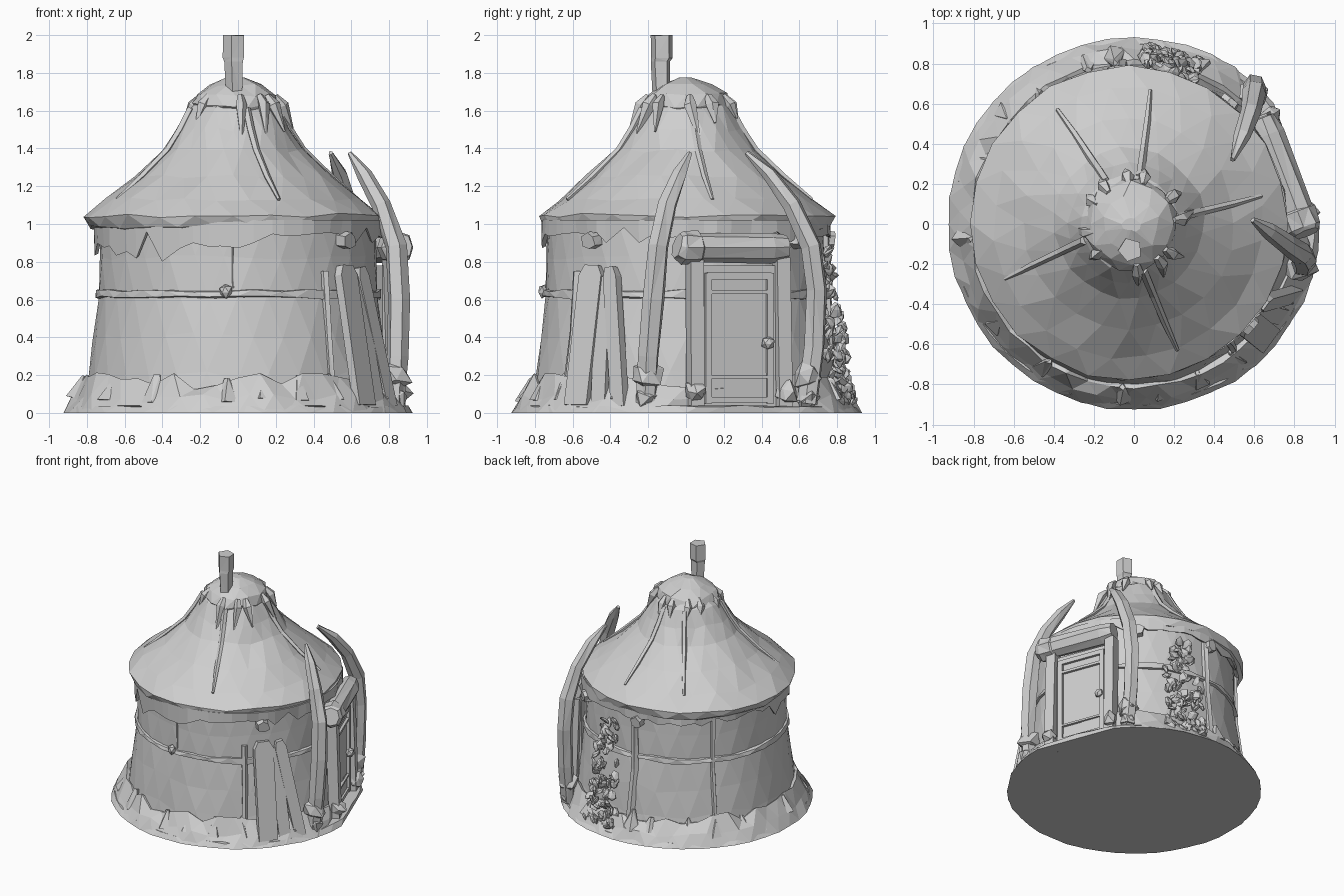
import bpy, bmesh, random
from math import sin, cos, radians, pi
from mathutils import Vector, Matrix

random.seed(4)
cube = bpy.data.objects.get("Cube")
if cube:
    bpy.data.objects.remove(cube)

mat = bpy.data.materials.new("pale grey")
mat.use_nodes = True
GREY = (0.62, 0.62, 0.62, 1)
mat.diffuse_color = GREY
mat.node_tree.nodes["Principled BSDF"].inputs["Base Color"].default_value = GREY

OUT = Vector((0.935, 0.355, 0)).normalized()   # way the door faces
SIDE = Vector((-OUT.y, OUT.x, 0))              # along the door wall
UP = Vector((0, 0, 1))


def jit(a):
    return random.uniform(-a, a)


def pol(deg, r, z):
    return Vector((r * cos(radians(deg)), r * sin(radians(deg)), z))


def at_door(s, z, d):
    return OUT * d + SIDE * s + UP * z


def wall_r(z):
    return max(0.737, 0.82 - 0.13 * z)


def finish(name, bm):
    bmesh.ops.recalc_face_normals(bm, faces=bm.faces)
    mesh = bpy.data.meshes.new(name)
    bm.to_mesh(mesh)
    bm.free()
    mesh.materials.append(mat)
    ob = bpy.data.objects.new(name, mesh)
    bpy.context.scene.collection.objects.link(ob)


def skin(name, rings, cap=True, tri=True):
    """Bridge closed rings of points in order."""
    bm = bmesh.new()
    rows = [[bm.verts.new(p) for p in ring] for ring in rings]
    n = len(rows[0])
    for a, b in zip(rows, rows[1:]):
        for i in range(n):
            j = (i + 1) % n
            bm.faces.new((a[i], a[j], b[j], b[i]))
    if cap:
        bm.faces.new(rows[0])
        bm.faces.new(rows[-1])
    if tri:
        bmesh.ops.triangulate(bm, faces=[f for f in bm.faces if len(f.verts) == 4])
    finish(name, bm)


def lathe(name, profile, n, rough=0.0, limit=9, centre=(0, 0), cap=True):
    """Spin (radius, height, height jitter), flattened at the door."""
    rings = []
    for k, (r, z, dz) in enumerate(profile):
        ring = []
        for i in range(n):
            p = pol((i + 0.5 * (k % 2)) * 360 / n, r + jit(rough), z + jit(dz))
            p += Vector((*centre, 0))
            p -= OUT * max(0, p.dot(OUT) - limit)
            ring.append(p)
        rings.append(ring)
    skin(name, rings, cap)


def tube(name, pts, radii, sides=6, rough=0.0):
    pts = [Vector(p) for p in pts]
    rings = []
    for i, p in enumerate(pts):
        d = (pts[min(i + 1, len(pts) - 1)] - pts[max(i - 1, 0)]).normalized()
        u = d.cross(OUT if abs(d.dot(OUT)) < 0.9 else UP).normalized()
        v = d.cross(u)
        rings.append([p + (u * cos(t) + v * sin(t)) * (radii[i] + jit(rough))
                      for t in (2 * pi * k / sides for k in range(sides))])
    skin(name, rings)


def board(name, p, q, width, thick, out, top=1.0):
    """Plank from p to q with a tapering far end."""
    p, q = Vector(p), Vector(q)
    d = (q - p).normalized()
    s = d.cross(out).normalized()
    o = s.cross(d)
    rings = []
    for t, w in ((0, 1), (0.93, 1), (1, top)):
        c = p.lerp(q, t)
        a, b = s * width * w / 2, o * thick / 2
        rings.append([c + a + b, c - a + b, c - a - b, c + a - b])
    skin(name, rings, tri=False)


def rock(name, p, size, stretch=(1, 1, 1)):
    bm = bmesh.new()
    bmesh.ops.create_icosphere(bm, subdivisions=1, radius=size)
    turn = Matrix.Rotation(jit(3), 3, 'Z') @ Matrix.Rotation(jit(1), 3, 'X')
    for v in bm.verts:
        v.co = turn @ Vector(a * b for a, b in zip(v.co, stretch)) * (1 + jit(0.25)) + Vector(p)
    finish(name, bm)


# Earth base, skirt with a ragged upper edge, and the felt wall
lathe("earth_base", [(0.928, 0, 0), (0.90, 0.035, 0.006)], 44, 0.006, 0.865)
lathe("earth_skirt", [(0.925, 0, 0), (0.875, 0.08, 0.02), (0.815, 0.17, 0.05), (0.74, 0.14, 0)],
      44, 0.01, 0.785)
lathe("wall", [(0.82, 0.02, 0), (0.795, 0.2, 0.03), (0.77, 0.4, 0.03), (0.74, 0.62, 0.02),
               (0.735, 0.82, 0.02), (0.73, 1.03, 0)], 30, 0.004, 0.755)

# Roof with a lumpy hem, ridged by folds
ROOF = [(0.72, 0.965), (0.765, 0.985), (0.785, 1.045), (0.675, 1.13), (0.525, 1.25), (0.375, 1.39),
        (0.30, 1.5), (0.24, 1.61), (0.17, 1.67)]
lathe("roof", [(r, z, 0.012) for r, z in ROOF], 24, 0.01, centre=(-0.025, 0.005))
for deg in (8, 77, 118, 200, 287):
    path = [pol(deg + k, r, z) - Vector((0.025, 0, 0)) for k, (r, z) in enumerate(ROOF[7:2:-1])]
    tube("roof_fold", path, [0.022, 0.022, 0.02, 0.018, 0.01], 5)

# Ragged cloth edge under the eave, longer at the front left
bm = bmesh.new()
STEPS = 56
rows = []
for i in range(STEPS):
    deg = i * 360 / STEPS + jit(2)
    drop = 0.19 if 175 < deg < 275 else 0.09
    low = 1.0 - drop * (random.uniform(0.5, 1.15) if i % 2 else random.uniform(0.2, 0.8))
    rows.append([bm.verts.new(pol(deg, r, z)) for r, z in
                 ((0.765, 1.02), (0.76 + jit(0.012), low), (0.742, low + 0.01), (0.735, 1.02))])
for a, b in zip(rows, rows[1:] + rows[:1]):
    for k in range(4):
        m = (k + 1) % 4
        bm.faces.new((a[k], a[m], b[m], b[k]))
finish("eave_fringe", bm)

# Rope belt, wall seams, pegs and knot
lathe("belt", [(0.71, 0.60, 0.008), (0.76, 0.61, 0.01), (0.756, 0.645, 0.01), (0.71, 0.655, 0.005)],
      30, 0.004, 0.765, cap=False)
for deg, low, high, r in ((140, 0.15, 0.98, 0.02), (268, 0.66, 0.9, 0.006), (95, 0.1, 0.95, 0.03),
                          (-52, 0.1, 0.75, 0.022)):
    heights = (low, (low + high) / 2, high)
    tube("wall_seam", [pol(deg + jit(0.6), wall_r(z), z) for z in heights], [r] * 3, 5, r * 0.2)
rock("belt_knot", pol(265, 0.755, 0.645), 0.035)
for deg in (-41, 52, 97):
    tube("wall_peg", [pol(deg, 0.70, 0.92), pol(deg, 0.79, 0.91)], [0.055, 0.045], 6, 0.008)

# Smoke cap, its hanging teeth and chimney
lathe("cap", [(0.20, 1.585, 0.012), (0.235, 1.63, 0.018), (0.21, 1.68, 0.015), (0.14, 1.735, 0.008),
              (0.04, 1.775, 0)], 12, 0.012, centre=(-0.015, 0))
for i in range(11):
    deg = i * 360 / 11 + jit(12)
    length = random.uniform(0.03, 0.15)
    tube("cap_tooth", [pol(deg, 0.20, 1.68), pol(deg, 0.24, 1.63),
                       pol(deg + jit(8), 0.255 + length * 0.35, 1.61 - length)],
         [0.016, 0.034, 0.006], 5, 0.004)
tube("chimney", [(-0.015, -0.13, 1.66), (-0.02, -0.135, 1.86), (-0.02, -0.128, 1.88), (-0.018, -0.13, 2.0)],
     [0.046, 0.054, 0.06, 0.061], 5, 0.003)

# Door: panel, stepped frame, posts and lintel log
board("door_panel", at_door(0, 0.03, 0.755), at_door(0, 0.78, 0.755), 0.46, 0.05, OUT)
for s in (-1, 1):
    board("door_post", at_door(s * 0.25, 0, 0.80), at_door(s * 0.245, 0.82, 0.775), 0.075, 0.08, OUT)
    board("door_trim", at_door(s * 0.175, 0.05, 0.785), at_door(s * 0.175, 0.74, 0.785), 0.035, 0.035, OUT)
    rock("post_foot", at_door(s * 0.26, 0.11, 0.825), 0.06)
for z, w in ((0.07, 0.03), (0.19, 0.015), (0.64, 0.02), (0.725, 0.035)):
    board("door_rail", at_door(-0.18, z, 0.785), at_door(0.18, z, 0.785), w, 0.03, OUT)
rock("door_handle", at_door(0.16, 0.37, 0.81), 0.035)
tube("lintel_log", [at_door(s, 0.878 + jit(0.006), 0.785) for s in (-0.35, -0.32, -0.23, -0.22, 0.18, 0.27)],
     [0.07, 0.09, 0.088, 0.08, 0.08, 0.065], 8, 0.006)

# Curved tusks beside the door, bound at the foot
TUSKS = {
    "right_tusk": [(0.83, -0.21, 0.05), (0.845, -0.20, 0.3), (0.85, -0.175, 0.6), (0.835, -0.145, 0.88),
                   (0.76, -0.10, 1.1), (0.67, -0.035, 1.26), (0.59, 0.02, 1.375)],
    "left_tusk": [(0.60, 0.64, 0.05), (0.60, 0.68, 0.35), (0.60, 0.69, 0.65), (0.60, 0.66, 0.88),
                  (0.58, 0.56, 1.1), (0.54, 0.44, 1.26), (0.49, 0.32, 1.375)],
}
for name, path in TUSKS.items():
    tube(name, path, [0.055, 0.057, 0.06, 0.058, 0.052, 0.04, 0.014], 6, 0.005)
    for z, size in ((0.03, 0.065), (0.15, 0.088)):
        rock("tusk_binding", Vector(path[0]) + UP * z, size)

# Planks leaning on the wall beside the door
lean = pol(-36, 1, 0)
board("wide_plank", (0.67, -0.575, 0.04), (0.565, -0.49, 0.78), 0.145, 0.045, lean, 0.6)
board("narrow_plank", (0.80, -0.35, 0.03), (0.64, -0.395, 0.77), 0.085, 0.05, lean, 0.6)
board("back_plank", (0.74, -0.46, 0.04), (0.62, -0.43, 0.72), 0.09, 0.03, lean, 0.7)

# Climbing plant on the back wall
for i in range(95):
    z = 0.04 + 0.84 * random.random() ** 1.2
    deg = 77 + jit(10 if z < 0.6 else 7)
    rock("vine_leaf", pol(deg, 0.865 - 0.12 * z + jit(0.025), z), 0.036, (1, 0.45, 1.2))

# Broad tufts of earth along the skirt
for i in range(26):
    p = pol(i * 360 / 26 + jit(5), 0.83 + jit(0.015), 0.1 + jit(0.03))
    if p.dot(OUT) < 0.66:
        tip = p * 0.965
        tip.z = p.z + random.uniform(0.05, 0.11)
        tube("skirt_tuft", [p - UP * 0.05, tip], [0.065, 0.012], 5, 0.012)
